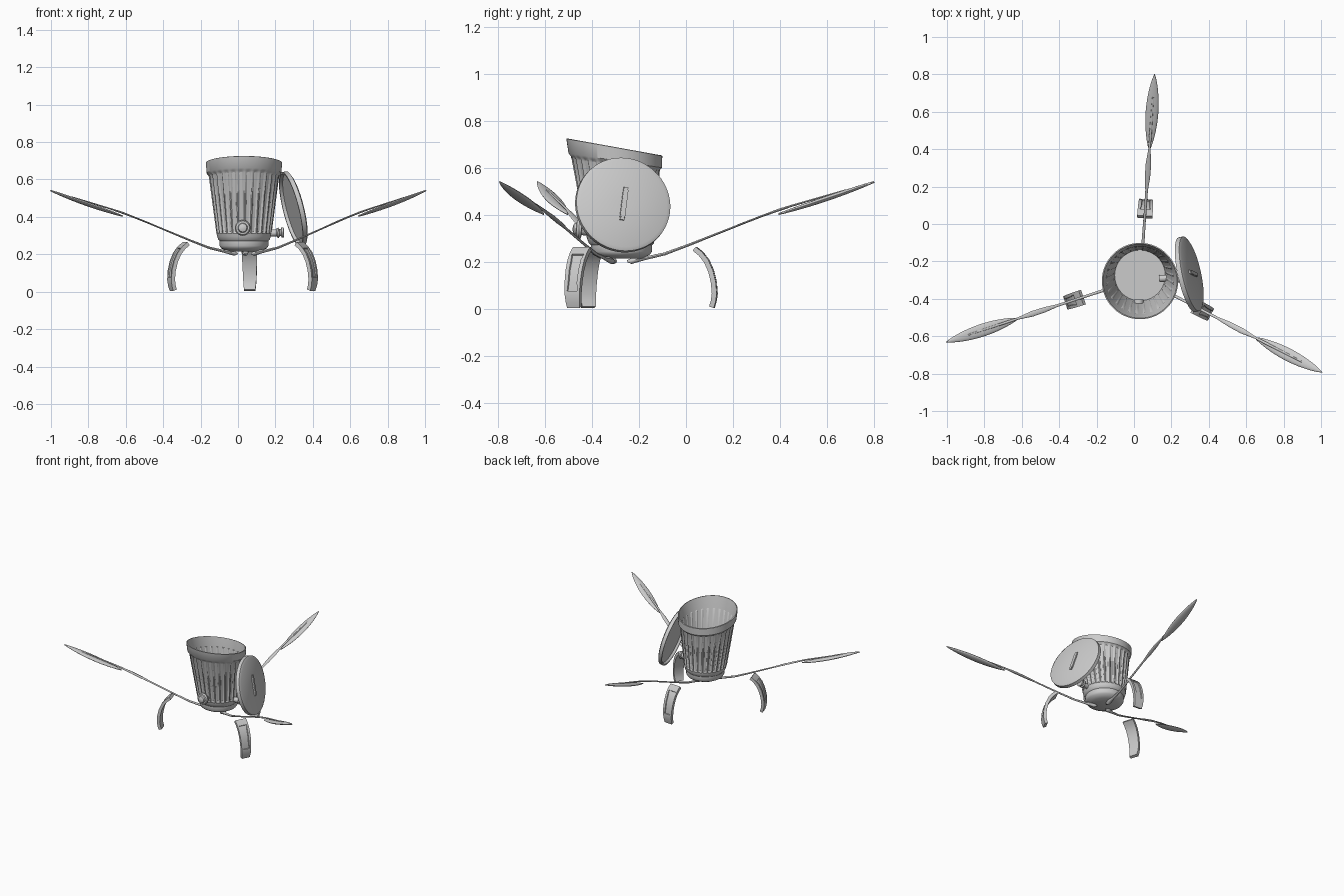
import bpy, bmesh
from math import sin, cos, pi, atan2
from mathutils import Vector, Matrix

if "Cube" in bpy.data.objects:
    bpy.data.objects.remove(bpy.data.objects["Cube"])

HUB = Vector((0.035, -0.29, 0))
ARMS = [("left", atan2(-0.34, -1.035)), ("right", atan2(-0.50, 0.965)),
        ("back", atan2(1.087, 0.075))]


def finish(name, bm, matrix=Matrix()):
    bmesh.ops.recalc_face_normals(bm, faces=bm.faces)
    me = bpy.data.meshes.new(name)
    bm.to_mesh(me)
    bm.free()
    ob = bpy.data.objects.new(name, me)
    bpy.context.collection.objects.link(ob)
    ob.matrix_world = matrix
    bpy.ops.object.select_all(action='DESELECT')
    ob.select_set(True)
    bpy.context.view_layer.objects.active = ob
    bpy.ops.object.shade_smooth_by_angle(angle=0.6)
    return ob


def loft(rings):
    """Skin closed rings of points and cap both ends."""
    bm = bmesh.new()
    vs = [[bm.verts.new(p) for p in ring] for ring in rings]
    n = len(vs[0])
    for a, b in zip(vs, vs[1:]):
        for i in range(n):
            bm.faces.new((a[i], a[(i + 1) % n], b[(i + 1) % n], b[i]))
    bm.faces.new(vs[0])
    bm.faces.new(vs[-1])
    return bm


def lathe(profile, seg=48):
    return loft([[(r * cos(2 * pi * i / seg), r * sin(2 * pi * i / seg), z)
                  for i in range(seg)] for r, z in profile])


def facing(direction, location):
    return (Matrix.Translation(location)
            @ Vector(direction).to_track_quat('Z', 'Y').to_matrix().to_4x4())


# bin: fluted wall, sloping rim, hollow inside
FLUTES, STEPS = 28, 6
profile = [(0.09, 0.215, 0), (0.122, 0.232, 0), (0.13, 0.245, 0), (0.13, 0.272, 0),
           (0.138, 0.28, 0), (0.143, 0.295, 0), (0.147, 0.31, 0), (0.149, 0.322, 1),
           (0.168, 0.465, 1), (0.187, 0.61, 1), (0.19, 0.622, 0), (0.199, 0.632, 0),
           (0.204, 0.688, 0), (0.198, 0.69, 0), (0.178, 0.60, 0), (0.135, 0.28, 0)]
rings = []
for r, z, fluted in profile:
    t = max(0, (z - 0.28) / 0.41)
    ring = []
    for i in range(FLUTES * STEPS):
        a = 2 * pi * i / (FLUTES * STEPS)
        rr = r - fluted * (0, 0, 0.007, 0.010, 0.010, 0.007)[i % STEPS]
        y = rr * sin(a)
        ring.append((0.032 + rr * cos(a), -0.275 - 0.03 * t + y, z - 0.18 * t * y))
    rings.append(ring)
finish("bin_body", loft(rings))

# lid leaning against the right side, with its grip
lid_frame = facing((1, 0.22, 0.25), (0.302, -0.267, 0.445))
finish("lid", lathe([(0.02, 0.012), (0.188, 0.012), (0.204, 0.004), (0.205, -0.02),
                     (0.195, -0.02), (0.188, -0.004), (0.02, -0.004)], 64), lid_frame)
bm = bmesh.new()
bmesh.ops.create_cube(bm, size=1)
bmesh.ops.bevel(bm, geom=bm.edges[:], offset=0.08, segments=2, affect='EDGES')
grip_dir = Vector((-0.25, 0.13, 1)).normalized()
normal = Vector((1, 0.22, 0.25)).normalized()
side = normal.cross(grip_dir).normalized()
rot = Matrix((side, side.cross(normal), normal)).transposed().to_4x4()
finish("lid_grip", bm, Matrix.Translation(Vector((0.302, -0.267, 0.445)) + normal * 0.014)
       @ rot @ Matrix.Diagonal((0.022, 0.145, 0.016, 1)))

# round front knob and smaller side knob
knob = [(0.026, -0.03), (0.026, 0.008), (0.04, 0.01), (0.042, 0.02), (0.036, 0.03),
        (0.026, 0.032), (0.022, 0.042), (0.008, 0.047)]
finish("front_knob", lathe(knob, 32), facing((0, -1, 0.05), (0.025, -0.435, 0.34)))
tap = [(0.018, -0.04), (0.018, 0.03), (0.026, 0.034), (0.027, 0.042), (0.019, 0.046),
       (0.019, 0.054), (0.027, 0.058), (0.027, 0.068), (0.02, 0.071)]
finish("side_knob", lathe(tap, 24), facing((1, 0.05, 0.05), (0.175, -0.29, 0.313)))


def blade(stations, seg=12):
    """Elliptical sections along a radial path: radius, height, half width, half thickness."""
    return loft([[(r - t * 0.35 * sin(2 * pi * i / seg), w * cos(2 * pi * i / seg),
                   z + t * sin(2 * pi * i / seg)) for i in range(seg)]
                 for r, z, w, t in stations])


rod = [(0.04, 0.203, 0.004, 0.004), (0.055, 0.203, 0.014, 0.011), (0.085, 0.213, 0.016, 0.012),
       (0.12, 0.217, 0.009, 0.007), (0.20, 0.235, 0.008, 0.006), (0.30, 0.272, 0.007, 0.005),
       (0.47, 0.339, 0.007, 0.004), (0.54, 0.367, 0.014, 0.004), (0.61, 0.394, 0.015, 0.004),
       (0.69, 0.423, 0.006, 0.005), (0.75, 0.442, 0.007, 0.004), (0.97, 0.507, 0.004, 0.002)]
paddle = []
for k in range(17):
    u = k / 16
    s = max(0.06, sin(pi * u) ** 0.7)
    paddle.append((0.685 + 0.408 * u, 0.404 + 0.137 * u - 0.003 * sin(pi * u),
                   0.034 * s, 0.003 + 0.007 * s))
foot_path = [(0.335, 0.265), (0.362, 0.243), (0.388, 0.21), (0.408, 0.165),
             (0.42, 0.115), (0.424, 0.065), (0.419, 0.03), (0.411, 0.005)]


def foot():
    rings = []
    for k, (r, z) in enumerate(foot_path):
        a = Vector(foot_path[max(k - 1, 0)])
        b = Vector(foot_path[min(k + 1, len(foot_path) - 1)])
        d = (b - a).normalized()
        w = 0.041 - 0.011 * (k / 7) ** 2
        ri = r + d.y * 0.021
        zi = max(0.003, z - d.x * 0.021)
        rings.append([(r, -w, z), (r, w, z), (ri, w, zi), (ri, -w, zi)])
    bm = loft(rings)
    bm.faces.ensure_lookup_table()
    bmesh.ops.recalc_face_normals(bm, faces=bm.faces)
    # recessed panel on the outer face
    panel = [bm.faces[4 * k] for k in range(1, 5)]
    bmesh.ops.inset_region(bm, faces=panel, thickness=0.017, depth=0)
    bmesh.ops.inset_region(bm, faces=panel, thickness=0.002, depth=-0.006)
    return bm


# three arms with paddles, each over a curved foot
for name, angle in ARMS:
    frame = Matrix.Translation(HUB) @ Matrix.Rotation(angle, 4, 'Z')
    finish(name + "_arm", blade(rod), frame)
    finish(name + "_paddle", blade(paddle, 16), frame)
    finish(name + "_foot", foot(), frame)
